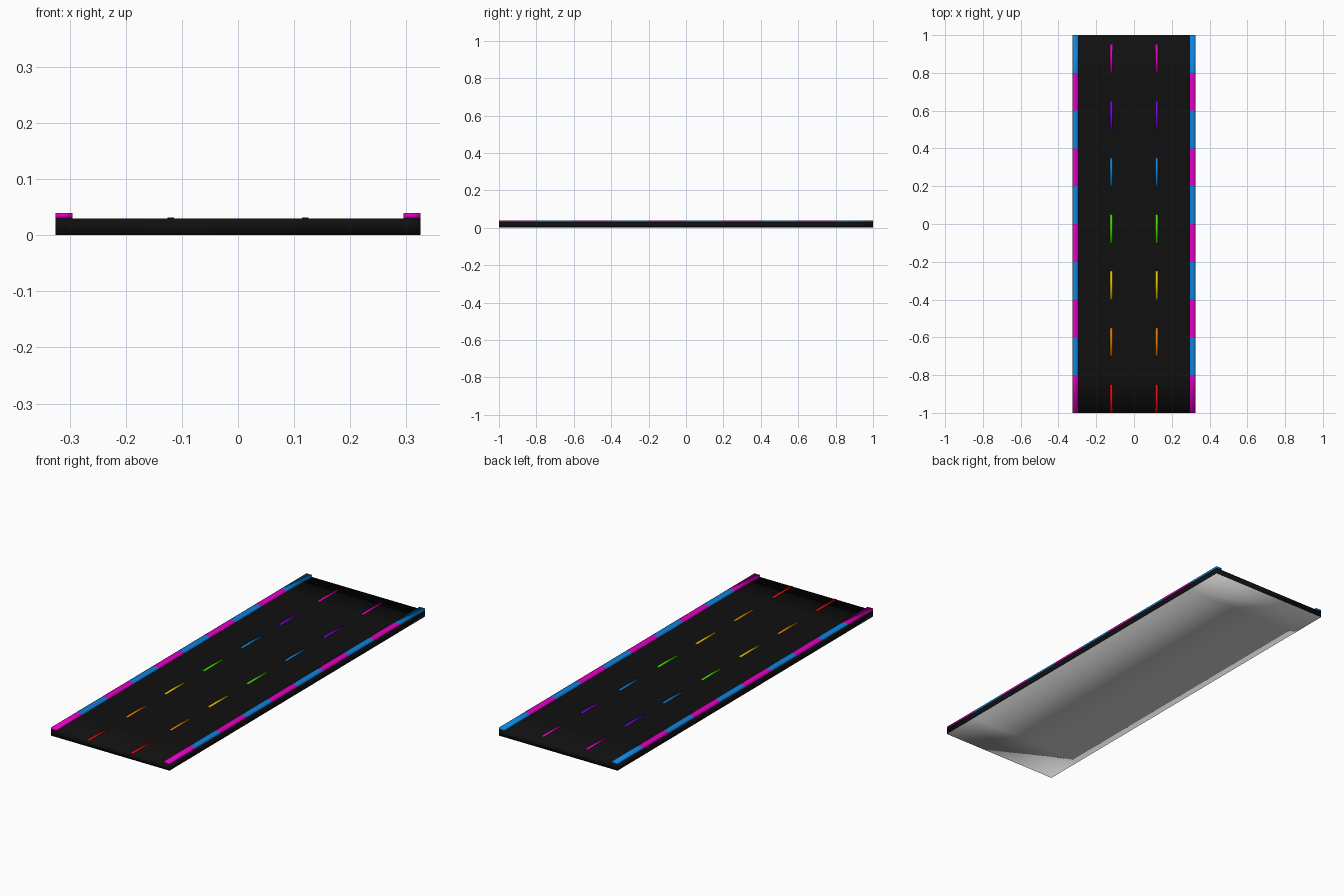
import bpy, bmesh

if "Cube" in bpy.data.objects:
    bpy.data.objects.remove(bpy.data.objects["Cube"])

def material(name, rgb):
    m = bpy.data.materials.new(name)
    m.diffuse_color = (*rgb, 1)
    m.use_nodes = True
    m.node_tree.nodes["Principled BSDF"].inputs["Base Color"].default_value = m.diffuse_color
    return m

ASPHALT = material("asphalt_black", (0.005, 0.005, 0.005))
UNDER = material("underside_grey", (0.7, 0.7, 0.7))
MAGENTA = material("magenta", (0.78, 0.0, 0.55))
BLUE = material("blue", (0.005, 0.23, 0.72))
RED = material("red", (0.78, 0.003, 0.003))
ORANGE = material("orange", (0.78, 0.2, 0.0))
YELLOW = material("yellow", (0.78, 0.55, 0.0))
GREEN = material("green", (0.05, 0.75, 0.0))
PURPLE = material("purple", (0.2, 0.0, 0.78))

STATIONS = [-1 + 0.2 * i for i in range(11)]


def extrude(name, profile, stations, mats, rule=None):
    """Extrude an (x, z) outline along y through the stations."""
    bm = bmesh.new()
    rings = [[bm.verts.new((x, y, z)) for x, z in profile] for y in stations]
    n = len(profile)
    for a, b in zip(rings, rings[1:]):
        for i in range(n):
            j = (i + 1) % n
            bm.faces.new((a[i], a[j], b[j], b[i]))
    bm.faces.new(rings[0])
    bm.faces.new(rings[-1])
    bmesh.ops.recalc_face_normals(bm, faces=bm.faces[:])
    for f in bm.faces:
        f.smooth = True
        if rule:
            f.material_index = rule(f)
    me = bpy.data.meshes.new(name)
    bm.to_mesh(me)
    bm.free()
    for m in mats:
        me.materials.append(m)
    ob = bpy.data.objects.new(name, me)
    bpy.context.collection.objects.link(ob)
    return ob


def rect(x0, x1, z0, z1):
    return [(x0, z0), (x0, z1), (x1, z1), (x1, z0)]


# Road slab: black with a grey underside
slab = [(-0.325, 0), (-0.325, 0.03), (-0.295, 0.03),
        (0.295, 0.03), (0.325, 0.03), (0.325, 0)]
extrude("road_slab", slab, STATIONS, [ASPHALT, UNDER],
        lambda f: 1 if f.normal.z < -0.5 else 0)


# Kerbs: alternating magenta and blue every 0.2 units
def kerb_colour(f):
    y = min(max(f.calc_center_median().y, -0.99), 0.99)
    return int((y + 1) / 0.2) % 2


for side, x in (("left", -0.31), ("right", 0.31)):
    extrude("kerb_" + side, rect(x - 0.015, x + 0.015, 0.03, 0.04),
            STATIONS, [MAGENTA, BLUE], kerb_colour)

# Lane dashes: two rows running through the rainbow
for side, x in (("left", -0.12), ("right", 0.12)):
    for i, m in enumerate((RED, ORANGE, YELLOW, GREEN, BLUE, PURPLE, MAGENTA)):
        y = -1 + 0.3 * i
        extrude(f"lane_dash_{side}_{i + 1}",
                rect(x - 0.006, x + 0.006, 0.03, 0.032), [y, y + 0.15], [m])
